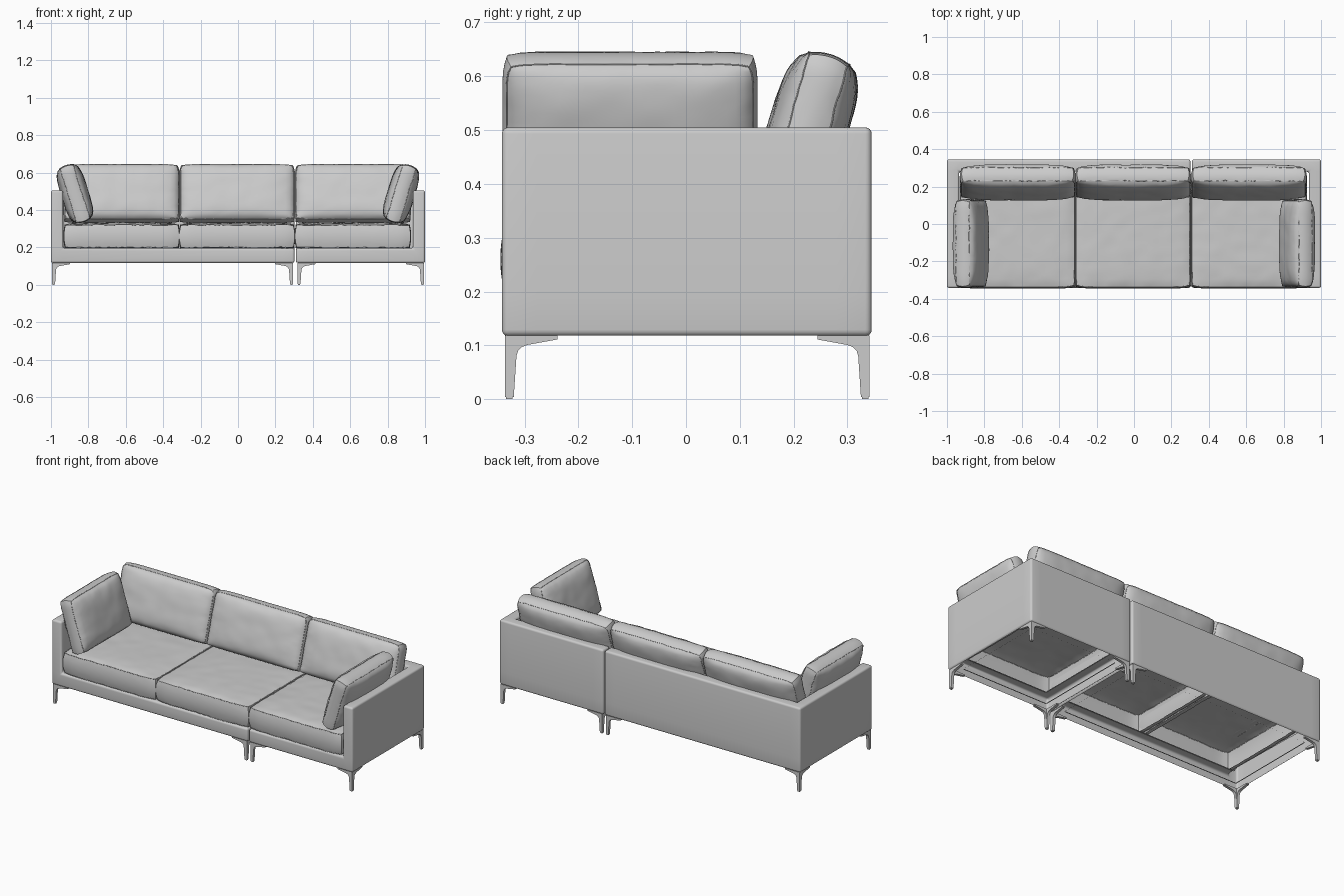
import bpy, bmesh, math
from mathutils import Vector, Matrix, noise

if "Cube" in bpy.data.objects:
    bpy.data.objects.remove(bpy.data.objects["Cube"])


def finish(bm, name, angle=35, normals=True):
    if normals:
        bmesh.ops.recalc_face_normals(bm, faces=bm.faces)
    me = bpy.data.meshes.new(name)
    bm.to_mesh(me)
    bm.free()
    ob = bpy.data.objects.new(name, me)
    bpy.context.collection.objects.link(ob)
    select(ob)
    bpy.ops.object.shade_smooth_by_angle(angle=math.radians(angle))
    return ob


def select(ob):
    bpy.ops.object.select_all(action='DESELECT')
    ob.select_set(True)
    bpy.context.view_layer.objects.active = ob


# Upholstered frame: low rail ring, one arm and the back, hollow underneath
def frame(name, outer, inner):
    s = 1 if inner > outer else -1
    t = 0.065
    xs = [outer, outer + s * t, inner - s * t, inner]
    ys = [-0.342, -0.342 + t, 0.345 - t, 0.345]
    zs = [0.117, 0.195, 0.505]

    def solid(i, j, k):
        if not (0 <= i < 3 and 0 <= j < 3 and 0 <= k < 2):
            return False
        return i == 0 or j == 2 or (k == 0 and (i == 2 or j == 0))

    bm = bmesh.new()
    axes = [xs, ys, zs]
    for i in range(3):
        for j in range(3):
            for k in range(2):
                if not solid(i, j, k):
                    continue
                for a in range(3):
                    for d in (0, 1):
                        nb = [i, j, k]
                        nb[a] += 2 * d - 1
                        if solid(*nb):
                            continue
                        pts = []
                        for p, q in ((0, 0), (1, 0), (1, 1), (0, 1)):
                            c = [i, j, k]
                            c[a] += d
                            c[(a + 1) % 3] += p
                            c[(a + 2) % 3] += q
                            pts.append(bm.verts.new([axes[n][c[n]] for n in range(3)]))
                        bm.faces.new(pts)
    bmesh.ops.remove_doubles(bm, verts=bm.verts, dist=1e-5)
    bmesh.ops.recalc_face_normals(bm, faces=bm.faces)
    edges = [e for e in bm.edges if e.calc_face_angle(0) > 0.5]
    bmesh.ops.bevel(bm, geom=edges, offset=0.012, segments=4, profile=0.5, affect='EDGES')

    # open the underside: drop the bottom and the inner walls of the rail ring
    lo, hi = min(xs[1], xs[2]) - 0.005, max(xs[1], xs[2]) + 0.005

    def hidden(f):
        c = f.calc_center_median()
        inside = lo < c.x < hi and ys[1] - 0.005 < c.y < ys[2] + 0.005
        return (c.z < 0.18 and inside) or (f.normal.z < -0.95 and c.z < 0.12)
    bmesh.ops.delete(bm, geom=[f for f in bm.faces if hidden(f)], context='FACES')
    finish(bm, name, normals=False)


# Corner leg: two flared blades at right angles on a small foot pad
LEG = [(0, 0.004), (0.016, 0.004), (0.021, 0.08), (0.024, 0.09), (0.031, 0.097),
       (0.042, 0.101), (0.097, 0.111), (0.097, 0.118), (0, 0.118)]


def leg(name, x, y, sx, sy):
    bm = bmesh.new()
    w = 0.016
    for swap in (False, True):
        rings = []
        for d in (0, w):
            rings.append([bm.verts.new((x + sx * (d if swap else p),
                                        y + sy * (p if swap else d), z)) for p, z in LEG])
        bm.faces.new(rings[0])
        bm.faces.new(rings[1])
        n = len(LEG)
        for i in range(n):
            j = (i + 1) % n
            bm.faces.new((rings[0][i], rings[0][j], rings[1][j], rings[1][i]))
    pad = Matrix.Translation((x + sx * w / 2, y + sy * w / 2, 0.003)) @ Matrix.Diagonal((0.012, 0.012, 0.006, 1))
    bmesh.ops.create_cube(bm, size=1, matrix=pad)
    finish(bm, name, 30)


# Boxed cushion: puffed faces, bulging border, soft creases and piped seams
def cushion(name, mat, hx, hy, edge, puff, bulge=0.008, seed=0, hollow=False):
    def shape(u, v, w):
        x = hx * u * (1 - (0.035 if v > 0 else 0.012) * abs(v) ** 12)
        y = hy * v * (1 - 0.035 * abs(u) ** 12)
        out = bulge * (1 - w * w)
        x += out * u * abs(u) ** 20
        y += out * v * abs(v) ** 20
        dome = max(0, (1 - u ** 4) * (1 - v ** 4)) ** 0.6
        z = w * (edge + puff * dome * (0.25 if hollow and w < 0 else 1))
        p = Vector((x, y, z))
        rim = max(abs(u), abs(v)) ** 4
        wr = noise.noise(p * 14 + Vector((seed * 7.3, 0, 0)))
        fine = noise.noise(p * 45 + Vector((0, seed * 5.1, 0))) * rim
        p.z += (0.0025 * wr + 0.003 * fine) * w
        return p

    n = 28
    bm = bmesh.new()
    bmesh.ops.create_cube(bm, size=2)
    bmesh.ops.subdivide_edges(bm, edges=bm.edges[:], cuts=n - 1, use_grid_fill=True)
    bmesh.ops.recalc_face_normals(bm, faces=bm.faces)
    if hollow:
        base = [f for f in bm.faces if f.calc_center_median().z < -0.999
                and max(map(abs, f.calc_center_median().xy)) < 0.95]
        bmesh.ops.delete(bm, geom=base, context='FACES')
    for vert in bm.verts:
        vert.co = mat @ shape(*vert.co)
    finish(bm, name, 42, normals=False)

    cu = bpy.data.curves.new(name + "_piping", 'CURVE')
    cu.dimensions = '3D'
    cu.bevel_depth = 0.0015
    cu.bevel_resolution = 1
    ramp = [-1 + 2 * i / n for i in range(n)]
    loop = ([(r, -1) for r in ramp] + [(1, r) for r in ramp]
            + [(-r, 1) for r in ramp] + [(-1, -r) for r in ramp])
    for w in (-1, 1):
        sp = cu.splines.new('POLY')
        sp.points.add(len(loop) - 1)
        sp.use_cyclic_u = True
        for pt, (u, v) in zip(sp.points, loop):
            pt.co = (*(mat @ shape(u, v, w)), 1)
    ob = bpy.data.objects.new(name + "_piping", cu)
    bpy.context.collection.objects.link(ob)
    select(ob)
    bpy.ops.object.convert(target='MESH')


# Two modules with four legs each
for side, outer, inner in (("left", -1.0, 0.302), ("right", 1.0, 0.31)):
    frame(side + "_frame", outer, inner)
    s = 1 if inner > outer else -1
    for end, x, sx in (("outer", outer + s * 0.006, s), ("inner", inner - s * 0.008, -s)):
        for row, y, sy in (("front", -0.336, 1), ("back", 0.341, -1)):
            leg(f"{side}_{end}_{row}_leg", x, y, sx, sy)

# Seat cushions (open below) and back cushions
lean = Matrix.Rotation(math.radians(73), 4, 'X')
for i, (label, x) in enumerate((("left", -0.622), ("middle", -0.005), ("right", 0.614))):
    cushion(label + "_seat_cushion", Matrix.Translation((x, -0.038, 0.26)),
            0.304, 0.299, 0.06, 0.015, seed=i, hollow=True)
    cushion(label + "_back_cushion", Matrix.Translation((x, 0.222, 0.488)) @ lean,
            0.302, 0.152, 0.037, 0.036, seed=i + 3)

# Loose cushions leaning on the arms
for label, s in (("left", -1), ("right", 1)):
    turn = Matrix.Rotation(-s * math.pi / 2, 4, 'Z')
    cushion(label + "_arm_cushion", Matrix.Translation((s * 0.872, -0.104, 0.488)) @ turn @ lean,
            0.229, 0.152, 0.037, 0.036, seed=s + 8)
